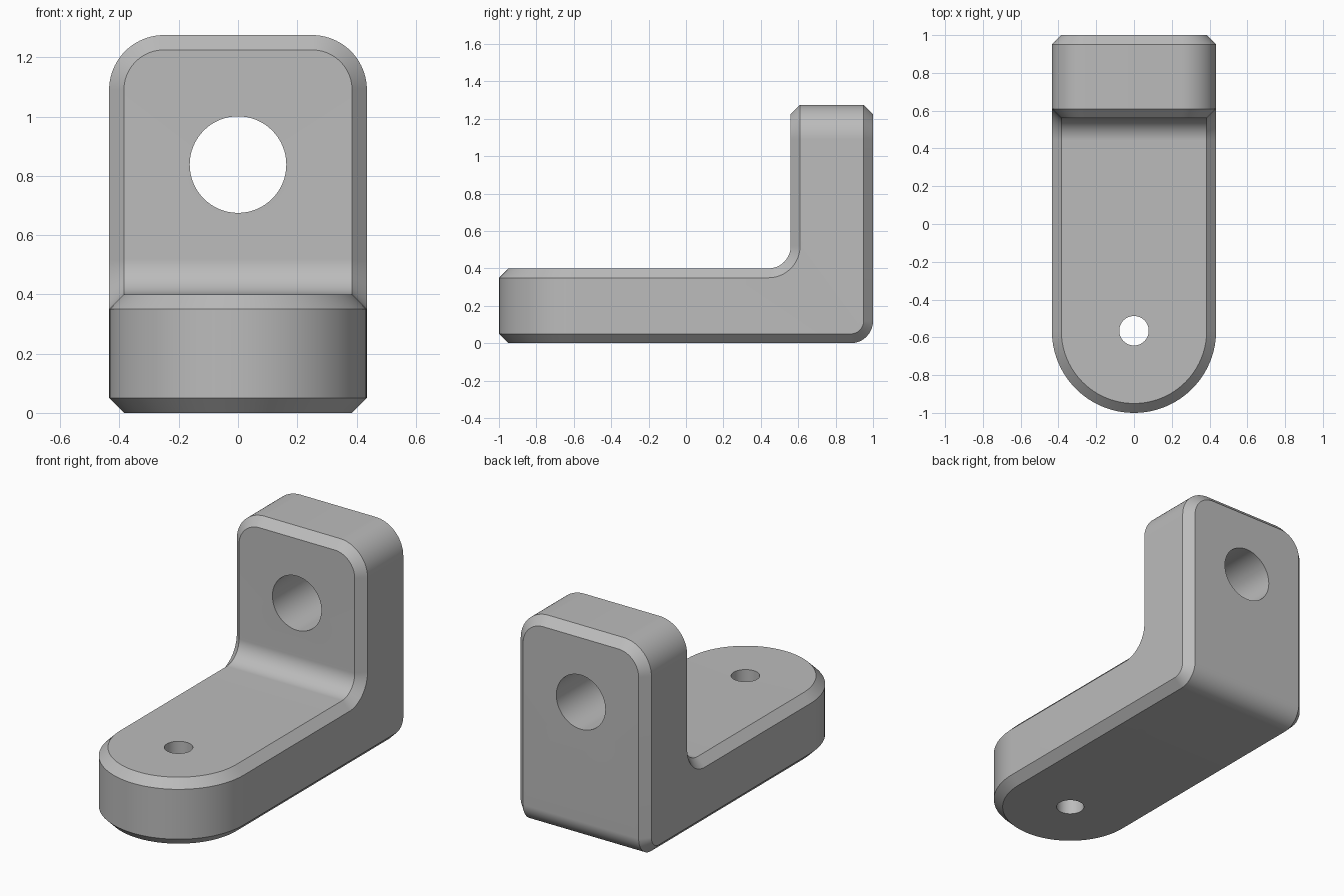
import bpy, bmesh
from math import sin, cos, pi
from mathutils import Matrix, Vector

cube = bpy.data.objects.get("Cube")
if cube:
    bpy.data.objects.remove(cube, do_unlink=True)

W, H = 0.435, 1.275        # half width, height
C = 0.05                   # chamfer
BASE = 0.40                # base thickness
FRONT = 0.56               # front face of the upright plate
FILLET, CORNER = 0.12, 0.185
N = 24

grey = bpy.data.materials.new("grey_metal")
grey.use_nodes = True
grey.diffuse_color = (0.5, 0.5, 0.5, 1)
grey.node_tree.nodes["Principled BSDF"].inputs["Base Color"].default_value = (0.5, 0.5, 0.5, 1)


def quarter():
    return [i / N * pi / 2 for i in range(N + 1)]


# Cross-section stations along the bracket: inner face, inner side, outer side, outer face
stations = []

# Rounded end of the base
for t in quarter():
    def rim(r, z):
        return Vector((r * sin(t), W - 1 - r * cos(t), z))
    stations.append([rim(W - C, BASE), rim(W, BASE - C), rim(W, C), rim(W - C, 0)])

# Bend between base and upright
for t in quarter():
    def bend(x, y, z, r):
        return Vector((x, y + r * sin(t), z - r * cos(t)))
    yi, zi = FRONT - FILLET, BASE + FILLET
    yo, zo = 1 - FILLET, FILLET
    stations.append([bend(W - C, yi, zi, FILLET), bend(W, yi, zi, FILLET + C),
                     bend(W, yo, zo, FILLET - C), bend(W - C, yo, zo, FILLET)])

# Rounded top corner of the upright
for t in quarter():
    def top(r, y):
        return Vector((W - CORNER + r * cos(t), y, H - CORNER + r * sin(t)))
    stations.append([top(CORNER - C, FRONT), top(CORNER, FRONT + C),
                     top(CORNER, 1 - C), top(CORNER - C, 1)])

# Skin the stations on both sides into one closed solid
bm = bmesh.new()
flip = Vector((-1, 1, 1))
rings = [[bm.verts.new(p) for p in s] + [bm.verts.new(p * flip) for p in reversed(s)]
         for s in stations]
for a, b in zip(rings, rings[1:]):
    for j in range(8):
        k = (j + 1) % 8
        bm.faces.new((a[j], a[k], b[k], b[j]))
end = rings[-1]
for j in range(3):
    bm.faces.new((end[j], end[j + 1], end[6 - j], end[7 - j]))
bmesh.ops.remove_doubles(bm, verts=bm.verts, dist=1e-5)
bmesh.ops.dissolve_limit(bm, angle_limit=0.005, verts=bm.verts, edges=bm.edges)
bmesh.ops.recalc_face_normals(bm, faces=bm.faces)
mesh = bpy.data.meshes.new("angle_bracket")
bm.to_mesh(mesh)
bm.free()
mesh.materials.append(grey)
bracket = bpy.data.objects.new("angle_bracket", mesh)
bpy.context.collection.objects.link(bracket)


# Drill the holes
def drill(name, radius, centre, rotation):
    bpy.ops.mesh.primitive_cylinder_add(vertices=64, radius=radius, depth=0.8,
                                        location=centre, rotation=rotation)
    cutter = bpy.context.object
    cutter.name = name
    cutter.hide_render = True
    cutter.data.materials.append(grey)
    bpy.ops.object.select_all(action='DESELECT')
    bracket.select_set(True)
    bpy.context.view_layer.objects.active = bracket
    mod = bracket.modifiers.new(name, 'BOOLEAN')
    mod.operation = 'DIFFERENCE'
    mod.solver = 'EXACT'
    mod.object = cutter
    bpy.ops.object.modifier_apply(modifier=mod.name)
    bpy.data.objects.remove(cutter, do_unlink=True)


drill("base_hole", 0.078, (0, W - 1, BASE / 2), (0, 0, 0))
drill("upright_hole", 0.163, (0, 0.78, 0.838), (pi / 2, 0, 0))

bpy.ops.object.shade_smooth_by_angle(angle=pi / 6)
